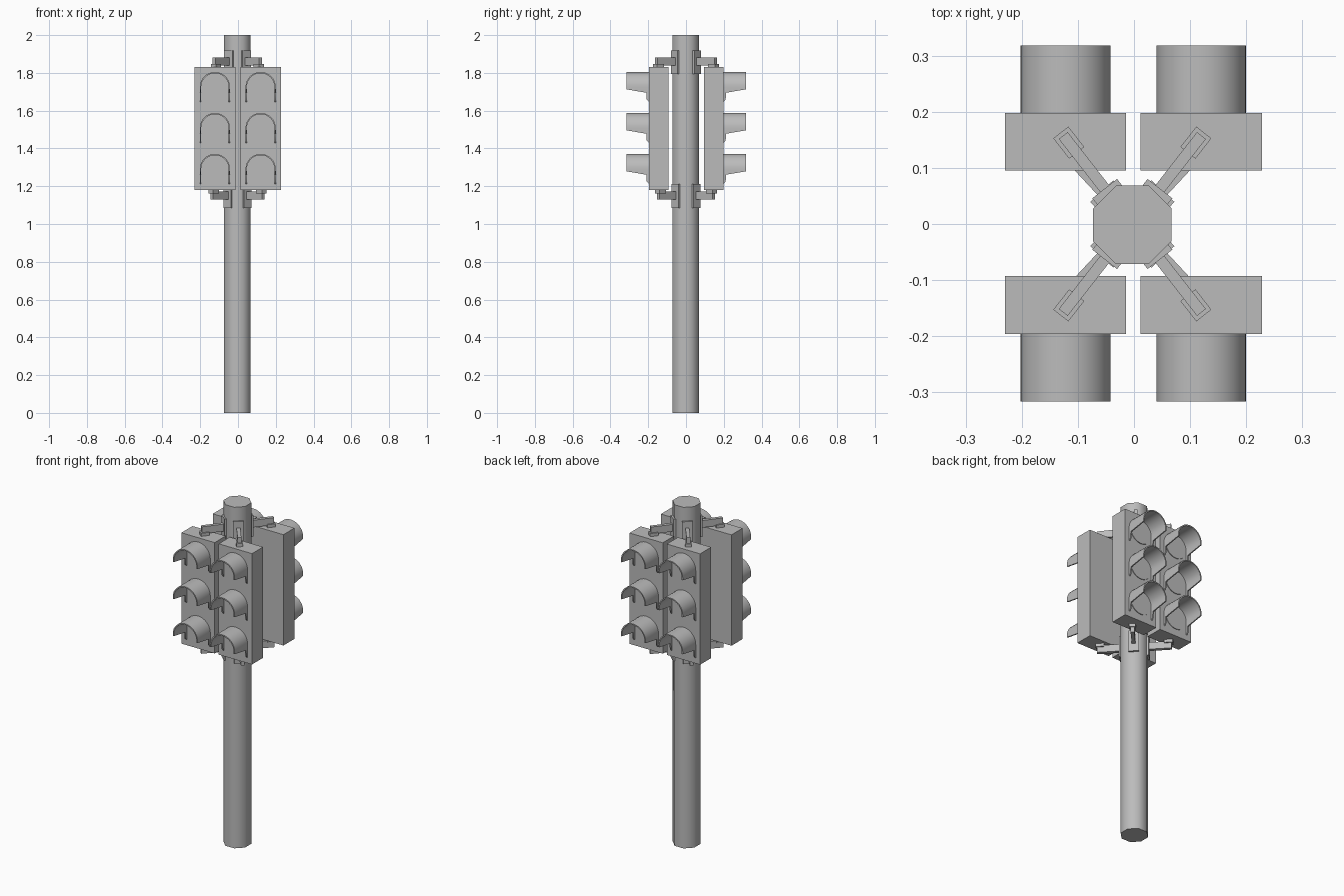
import bpy, bmesh
from math import sin, cos, pi, radians
from mathutils import Matrix, Vector

cube = bpy.data.objects.get("Cube")
if cube:
    bpy.data.objects.remove(cube, do_unlink=True)

GREY = (0.5, 0.5, 0.5, 1.0)
grey = bpy.data.materials.new("plain grey")
grey.use_nodes = True
grey.diffuse_color = GREY
grey.node_tree.nodes["Principled BSDF"].inputs["Base Color"].default_value = GREY


def finish(name, bm, matrix=Matrix(), smooth=False):
    bmesh.ops.recalc_face_normals(bm, faces=bm.faces[:])
    mesh = bpy.data.meshes.new(name)
    bm.to_mesh(mesh)
    bm.free()
    mesh.transform(matrix)
    mesh.materials.append(grey)
    obj = bpy.data.objects.new(name, mesh)
    bpy.context.collection.objects.link(obj)
    if smooth:
        bpy.ops.object.select_all(action='DESELECT')
        obj.select_set(True)
        bpy.context.view_layer.objects.active = obj
        bpy.ops.object.shade_smooth_by_angle(angle=radians(50))
    return obj


def box(name, centre, size, matrix=Matrix()):
    bm = bmesh.new()
    bmesh.ops.create_cube(bm, size=1)
    bmesh.ops.scale(bm, vec=size, verts=bm.verts)
    bmesh.ops.translate(bm, vec=centre, verts=bm.verts)
    return finish(name, bm, matrix)


def cylinder(name, radius, depth, sides, matrix, smooth=False):
    bm = bmesh.new()
    bmesh.ops.create_cone(bm, cap_ends=True, segments=sides, radius1=radius,
                          radius2=radius, depth=depth)
    return finish(name, bm, matrix, smooth)


def visor(name, matrix):
    # arched hood: half circle plus side legs that shorten towards the tip
    outer, inner, steps = 0.08, 0.073, 16
    stations = ((0, 0.078), (0.012, 0.066), (0.014, 0.03), (0.12, 0.012))
    bm = bmesh.new()
    rings = []
    for reach, drop in stations:
        section = []
        for r, flip in ((outer, False), (inner, True)):
            arc = [(r, -drop)]
            arc += [(r * cos(pi * i / steps), r * sin(pi * i / steps))
                    for i in range(steps + 1)]
            arc.append((-r, -drop))
            section += arc[::-1] if flip else arc
        rings.append([bm.verts.new((x, -reach, z)) for x, z in section])
    count = len(rings[0])
    for a, b in zip(rings, rings[1:]):
        for i in range(count):
            j = (i + 1) % count
            bm.faces.new((a[i], a[j], b[j], b[i]))
    for ring in (rings[0], rings[-1]):
        for i in range(count // 2 - 1):
            bm.faces.new((ring[i], ring[i + 1], ring[-2 - i], ring[-1 - i]))
    return finish(name, bm, matrix, True)


# Eight-sided pole with flats facing the axes
APOTHEM = 0.07
cylinder("pole", APOTHEM / cos(pi / 8), 2, 8,
         Matrix.Translation((-0.003, -0.0015, 1)) @ Matrix.Rotation(pi / 8, 4, 'Z'), True)

# Four signal heads, two to the front and two to the back
for facing, turn in (("front", 0), ("back", pi)):
    spin = Matrix.Translation((-0.001, 0.001, 0)) @ Matrix.Rotation(turn, 4, 'Z')
    for sx in (-1, 1):
        side = "left" if sx * cos(turn) > 0 else "right"
        tag = f"{facing}_{side}"
        box(f"signal_box_{tag}", (sx * 0.121, -0.1455, 1.505), (0.216, 0.103, 0.65), spin)
        for level, z in (("top", 1.725), ("middle", 1.508), ("bottom", 1.291)):
            place = spin @ Matrix.Translation((sx * 0.121, -0.197, z))
            cylinder(f"lens_{level}_{tag}", 0.07, 0.008, 32,
                     place @ Matrix.Rotation(pi / 2, 4, 'X'), True)
            visor(f"visor_{level}_{tag}", place)

# Diagonal brackets above and below each head
for level, plate_z, arm_z, foot_z, foot_h, angle in (
        ("upper", 1.857, 1.861, 1.838, 0.02, 52),
        ("lower", 1.148, 1.151, 1.172, 0.02, 47)):
    for facing, sy in (("front", -1), ("back", 1)):
        for side, sx in (("right", -1), ("left", 1)):
            tag = f"{level}_{facing}_{side}"
            a = radians(angle) if sx > 0 else pi - radians(angle)
            spin = Matrix.Translation((-0.003, 0, 0)) @ Matrix.Rotation(a * sy, 4, 'Z')
            box(f"bracket_plate_{tag}", (0.073, 0, plate_z), (0.014, 0.056, 0.125), spin)
            box(f"bracket_arm_{tag}", (0.135, 0, arm_z), (0.13, 0.02, 0.042), spin)
            box(f"bracket_foot_{tag}", (0.184, 0, foot_z), (0.046, 0.034, foot_h), spin)
